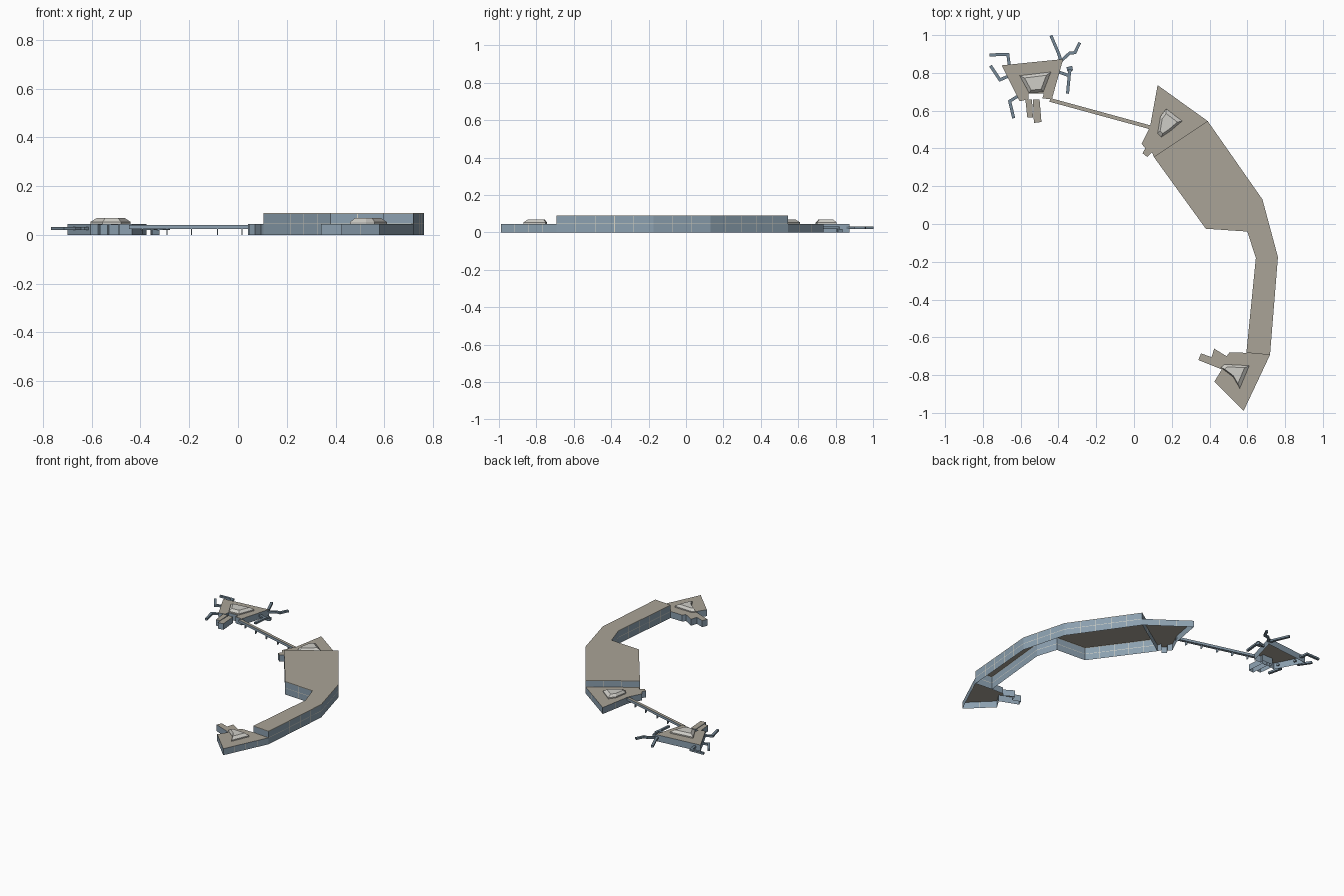
import bpy, bmesh
from mathutils import Vector

if "Cube" in bpy.data.objects:
    bpy.data.objects.remove(bpy.data.objects["Cube"])


def material(name, rgb):
    m = bpy.data.materials.new(name)
    m.use_nodes = True
    m.diffuse_color = (*rgb, 1)
    m.node_tree.nodes["Principled BSDF"].inputs["Base Color"].default_value = (*rgb, 1)
    return m


ROOF = material("warm grey roof", (0.40, 0.37, 0.31))
WALL = material("blue grey glass wall", (0.26, 0.35, 0.43))
TRIM = material("pale trim", (0.68, 0.66, 0.57))
GLASS = material("light skylight", (0.62, 0.61, 0.57))
BRIDGE = material("slate boarding bridge", (0.18, 0.25, 0.31))


def finish(name, bm, mats):
    me = bpy.data.meshes.new(name)
    bm.to_mesh(me)
    bm.free()
    for m in mats:
        me.materials.append(m)
    ob = bpy.data.objects.new(name, me)
    bpy.context.collection.objects.link(ob)
    return ob


def ccw(pts):
    area = sum(a[0] * b[1] - b[0] * a[1] for a, b in zip(pts, pts[1:] + pts[:1]))
    return pts if area > 0 else pts[::-1]


def bands(length, step, width):
    """Cut positions along a wall, with a thin trim band at each panel joint."""
    n = max(1, round(length / step))
    cuts = [(0.0, False)]
    for i in range(1, n):
        mid = length * i / n
        cuts += [(mid - width / 2, True), (mid + width / 2, False)]
    return cuts + [(length, False)]


def building(name, pts, height, levels=(), step=0.1, open_edges=()):
    """Flat roof and panelled outer walls, open underneath.
    levels lists the (bottom, top) of each horizontal trim band."""
    bm = bmesh.new()
    pts = ccw(pts)
    bm.faces.new([bm.verts.new((x, y, height)) for x, y in pts])
    zs = [(0.0, False)]
    for lo, hi in levels:
        zs += [(lo, True), (hi, False)]
    if zs[-1][0] < height:
        zs.append((height, False))
    for p, q in zip(pts, pts[1:] + pts[:1]):
        if {p, q} in open_edges:
            continue
        a, b = Vector((*p, 0)), Vector((*q, 0))
        d = (b - a).normalized()
        us = bands((b - a).length, step, 0.003)
        for (u0, upright), (u1, _) in zip(us, us[1:]):
            for (z0, level), (z1, _) in zip(zs, zs[1:]):
                ring = [a + d * u + Vector((0, 0, z))
                        for u, z in ((u0, z0), (u1, z0), (u1, z1), (u0, z1))]
                f = bm.faces.new([bm.verts.new(v) for v in ring])
                f.material_index = 2 if upright or level else 1
    bmesh.ops.remove_doubles(bm, verts=bm.verts, dist=0.0001)
    return finish(name, bm, (ROOF, WALL, TRIM))


def skylight(name, pts, base=0.045):
    """Raised lantern with a bevelled upper half."""
    bm = bmesh.new()
    pts = ccw(pts)
    c = Vector((sum(p[0] for p in pts), sum(p[1] for p in pts))) / len(pts)
    rings = []
    for z, s in ((base, 1), (base + 0.008, 1), (base + 0.024, 0.7)):
        rings.append([bm.verts.new((*(c + (Vector(p) - c) * s), z)) for p in pts])
    for low, high in zip(rings, rings[1:]):
        for i in range(len(pts)):
            j = (i + 1) % len(pts)
            bm.faces.new((low[i], low[j], high[j], high[i]))
    bm.faces.new(rings[-1])
    return finish(name, bm, (GLASS,))


def tube(name, path, width, z0, z1, side, top):
    """Square passage following a path, with mitred corners."""
    bm = bmesh.new()
    pts = [Vector(p) for p in path]
    rings = []
    for i, p in enumerate(pts):
        d0 = (p - pts[i - 1]).normalized() if i else (pts[1] - p).normalized()
        d1 = (pts[i + 1] - p).normalized() if i < len(pts) - 1 else d0
        t = (d0 + d1).normalized()
        n = Vector((-t.y, t.x)) * width / 2 / max(0.5, t.dot(d0))
        rings.append([bm.verts.new((*q, z)) for q, z in
                      ((p + n, z0), (p - n, z0), (p - n, z1), (p + n, z1))])
    for a, b in zip(rings, rings[1:]):
        for i in range(4):
            j = (i + 1) % 4
            bm.faces.new((a[i], a[j], b[j], b[i]))
    bm.faces.new(rings[0])
    bm.faces.new(rings[-1])
    bmesh.ops.recalc_face_normals(bm, faces=bm.faces)
    for f in bm.faces:
        f.material_index = 1 if f.normal.z > 0.5 else 0
    return finish(name, bm, (side, top))


# Main terminal hall, two storeys
north_e, north_w = (0.39, 0.545), (0.105, 0.355)
south_e, south_w = (0.72, -0.693), (0.595, -0.682)
building("main_hall",
         [north_e, (0.68, 0.13), (0.762, -0.175), south_e, south_w,
          (0.645, -0.18), (0.60, -0.04), (0.38, -0.025), north_w],
         0.09, ((0.0435, 0.0465), (0.0865, 0.09)), 0.1)

# Single-storey wings with stepped gate corners
building("north_wing",
         [(0.125, 0.735), north_e, north_w, (0.095, 0.38), (0.07, 0.355),
          (0.045, 0.375), (0.06, 0.40), (0.04, 0.425), (0.085, 0.515)],
         0.045, (), 0.12, [{north_e, north_w}])
building("south_wing",
         [south_e, (0.58, -0.99), (0.425, -0.835), (0.465, -0.77), (0.34, -0.72),
          (0.355, -0.685), (0.41, -0.705), (0.425, -0.66), (0.49, -0.70),
          (0.505, -0.68), south_w],
         0.045, (), 0.09, [{south_e, south_w}])

# Satellite building, with a recess and two gate rooms in front
building("satellite",
         [(-0.70, 0.84), (-0.375, 0.873), (-0.435, 0.66), (-0.485, 0.665),
          (-0.478, 0.69), (-0.557, 0.69), (-0.56, 0.66), (-0.605, 0.65)],
         0.045, (), 1)
building("gate_room_left", [(-0.535, 0.66), (-0.50, 0.66), (-0.49, 0.54), (-0.53, 0.535)],
         0.042, (), 1)
building("gate_room_right", [(-0.575, 0.66), (-0.54, 0.66), (-0.535, 0.565), (-0.565, 0.565)],
         0.042, (), 1)

# Roof lanterns
skylight("satellite_skylight",
         [(-0.605, 0.785), (-0.44, 0.805), (-0.48, 0.70), (-0.555, 0.693)])
skylight("north_skylight",
         [(0.17, 0.61), (0.255, 0.545), (0.19, 0.49), (0.145, 0.46), (0.125, 0.48),
          (0.14, 0.57)])
skylight("south_skylight",
         [(0.46, -0.76), (0.48, -0.743), (0.61, -0.75), (0.56, -0.87), (0.525, -0.81)])

# Raised walkway on thin posts
start, end = Vector((-0.445, 0.657)), Vector((0.085, 0.512))
tube("walkway", [start, end], 0.02, 0.023, 0.04, WALL, ROOF)
for i, t in enumerate((0.1, 0.29, 0.48, 0.68, 0.87)):
    p = start.lerp(end, t)
    tube(f"walkway_post_{i + 1}", [p - Vector((0.002, 0)), p + Vector((0.002, 0))],
         0.016, 0, 0.024, WALL, WALL)

# Boarding bridges around the satellite
bridges = [
    [(-0.765, 0.895), (-0.668, 0.898), (-0.66, 0.84)],
    [(-0.76, 0.838), (-0.71, 0.763), (-0.66, 0.785)],
    [(-0.637, 0.56), (-0.658, 0.65), (-0.61, 0.68)],
    [(-0.44, 0.998), (-0.40, 0.905), (-0.385, 0.86)],
    [(-0.287, 0.96), (-0.313, 0.907), (-0.34, 0.905), (-0.39, 0.86)],
    [(-0.352, 0.69), (-0.343, 0.785), (-0.40, 0.805)],
]
for i, path in enumerate(bridges):
    tube(f"boarding_bridge_{i + 1}", path, 0.016, 0.019, 0.032, BRIDGE, BRIDGE)
tube("bridge_stub", [(-0.343, 0.785), (-0.338, 0.82)], 0.016, 0.019, 0.032, BRIDGE, BRIDGE)
tube("stair_block", [(-0.355, 0.818), (-0.325, 0.825)], 0.025, 0, 0.019, BRIDGE, BRIDGE)
